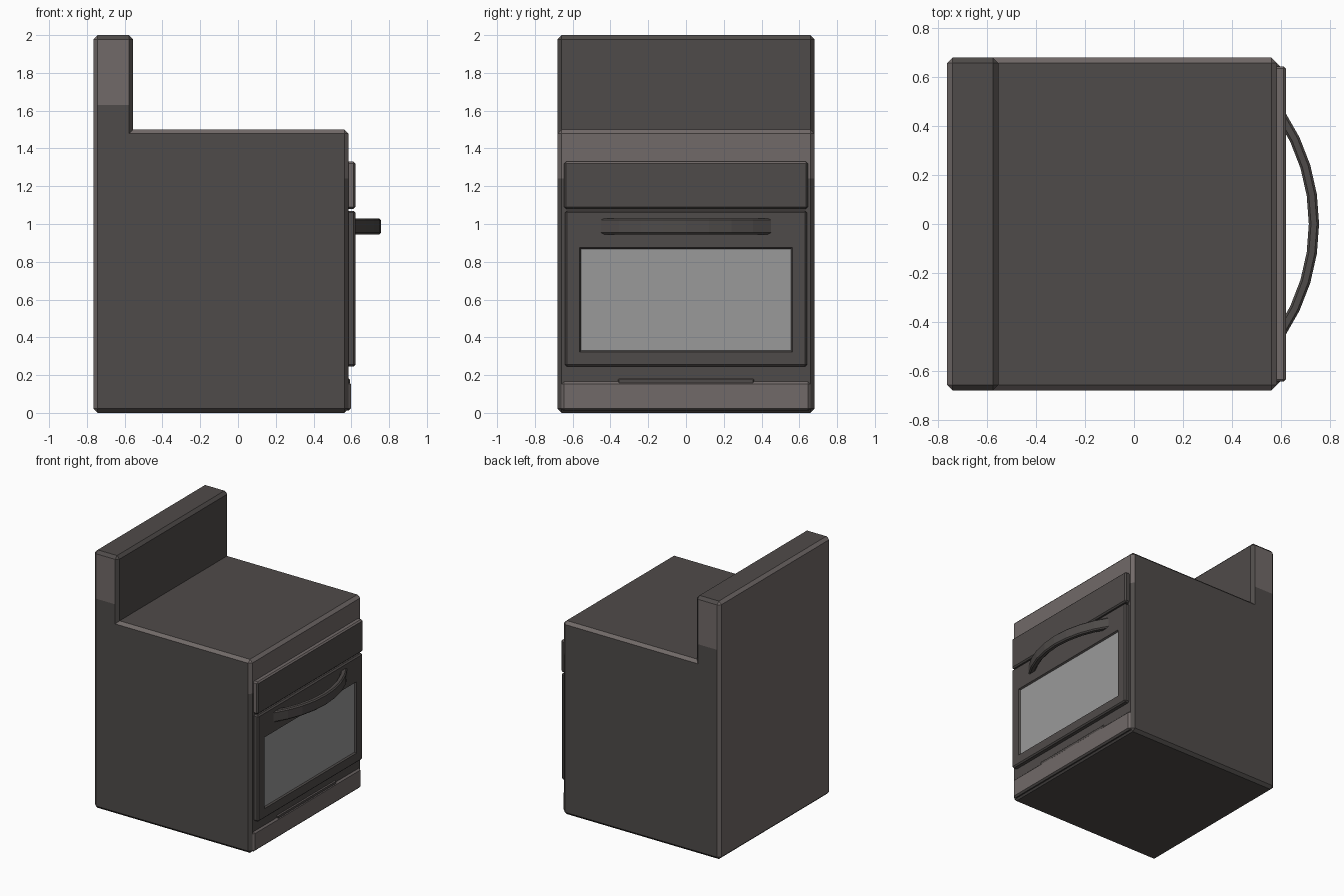
import bpy, bmesh, math

if "Cube" in bpy.data.objects:
    bpy.data.objects.remove(bpy.data.objects["Cube"])


def material(name, rgb):
    m = bpy.data.materials.new(name)
    m.diffuse_color = (*rgb, 1)
    m.use_nodes = True
    m.node_tree.nodes["Principled BSDF"].inputs["Base Color"].default_value = m.diffuse_color
    return m


DARK = material("dark enamel", (0.078, 0.070, 0.067))
LIGHT = material("worn light enamel", (0.165, 0.142, 0.138))
GLASS = material("grey glass", (0.32, 0.32, 0.32))


def finish(name, bm, rule=None):
    """Turn a bmesh into an object; rule(normal, centre) picks the material slot."""
    bmesh.ops.recalc_face_normals(bm, faces=bm.faces)
    bm.normal_update()
    if rule:
        for f in bm.faces:
            f.material_index = rule(f.normal, f.calc_center_median())
    me = bpy.data.meshes.new(name)
    bm.to_mesh(me)
    bm.free()
    for m in (DARK, LIGHT, GLASS):
        me.materials.append(m)
    ob = bpy.data.objects.new(name, me)
    bpy.context.collection.objects.link(ob)
    return ob


def prism(profile, half_y, bevel):
    """Extrude an xz profile along y and chamfer its convex edges."""
    bm = bmesh.new()
    base = bm.faces.new([bm.verts.new((x, -half_y, z)) for x, z in profile])
    ext = bmesh.ops.extrude_face_region(bm, geom=[base])
    for v in ext["geom"]:
        if isinstance(v, bmesh.types.BMVert):
            v.co.y = half_y
    bmesh.ops.recalc_face_normals(bm, faces=bm.faces)
    bm.normal_update()
    edges = [e for e in bm.edges if e.is_convex]
    bmesh.ops.bevel(bm, geom=edges, offset=bevel, segments=1,
                    profile=0.5, affect='EDGES')
    bm.normal_update()
    return bm


def box(x0, x1, half_y, z0, z1, bevel):
    return prism([(x0, z0), (x1, z0), (x1, z1), (x0, z1)], half_y, bevel)


# Stove body with tall backsplash
def body_colour(n, c):
    if n.x < -0.5:
        return 1                                    # back
    if abs(n.y) > 0.5 and c.z > 1.63 and c.x < -0.58 and n.z < 0.3:
        return 1                                    # upper backsplash sides
    if n.x > 0.5 and c.x > 0.5 and c.z > 1.24:
        return 1                                    # strip above the door
    if 0.3 < n.z < 0.9 and 1.45 < c.z < 1.51:
        return 1                                    # cooktop rim
    return 0


bm = prism([(-0.765, 0), (0.585, 0), (0.585, 1.5), (-0.555, 1.5),
            (-0.555, 2), (-0.765, 2)], 0.68, 0.022)
for z in (1.24, 1.63):
    bmesh.ops.bisect_plane(bm, geom=bm.verts[:] + bm.edges[:] + bm.faces[:],
                           plane_co=(0, 0, z), plane_no=(0, 0, 1))
finish("stove_body", bm, body_colour)

# Control panel above the door
finish("control_panel", box(0.57, 0.622, 0.645, 1.08, 1.33, 0.01),
       lambda n, c: 1 if n.y < -0.9 or n.z > 0.5 else 0)

# Kick panel and its shallow pull lip
finish("kick_panel", box(0.55, 0.597, 0.658, 0.012, 0.165, 0.012),
       lambda n, c: 1 if n.x > 0.5 and n.z > -0.3 or n.z > 0.5 else 0)
finish("kick_panel_lip", box(0.57, 0.592, 0.36, 0.15, 0.182, 0.006),
       lambda n, c: 1 if n.z > 0.5 else 0)

# Oven door with recessed window
bm = box(0.57, 0.622, 0.64, 0.245, 1.07, 0.01)
front = max(bm.faces, key=lambda f: f.calc_center_median().x)
bmesh.ops.inset_individual(bm, faces=[front], thickness=0.095)
for v in front.verts:
    if v.co.z > 0.7:
        v.co.z = 0.875
bmesh.ops.inset_individual(bm, faces=[front], thickness=0.01, depth=-0.012)
finish("oven_door", bm,
       lambda n, c: 2 if n.x > 0.9 and 0.605 < c.x < 0.615
       and abs(c.y) < 0.1 and 0.5 < c.z < 0.75 else 0)

# Curved handle: chamfered section swept along an arc
bm = bmesh.new()
r0, r1, z0, z1, k = 0.782, 0.824, 0.945, 1.03, 0.009
section = [(r0 + k, z0), (r1 - k, z0), (r1, z0 + k), (r1, z1 - k),
           (r1 - k, z1), (r0 + k, z1), (r0, z1 - k), (r0, z0 + k)]
rings = []
for i in range(9):
    a = math.radians(-34 + 8.5 * i)
    rings.append([bm.verts.new((-0.067 + r * math.cos(a), r * math.sin(a), z))
                  for r, z in section])
for a, b in zip(rings, rings[1:]):
    for j in range(8):
        bm.faces.new((a[j], a[(j + 1) % 8], b[(j + 1) % 8], b[j]))
bm.faces.new(rings[0])
bm.faces.new(rings[-1])
finish("door_handle", bm)
